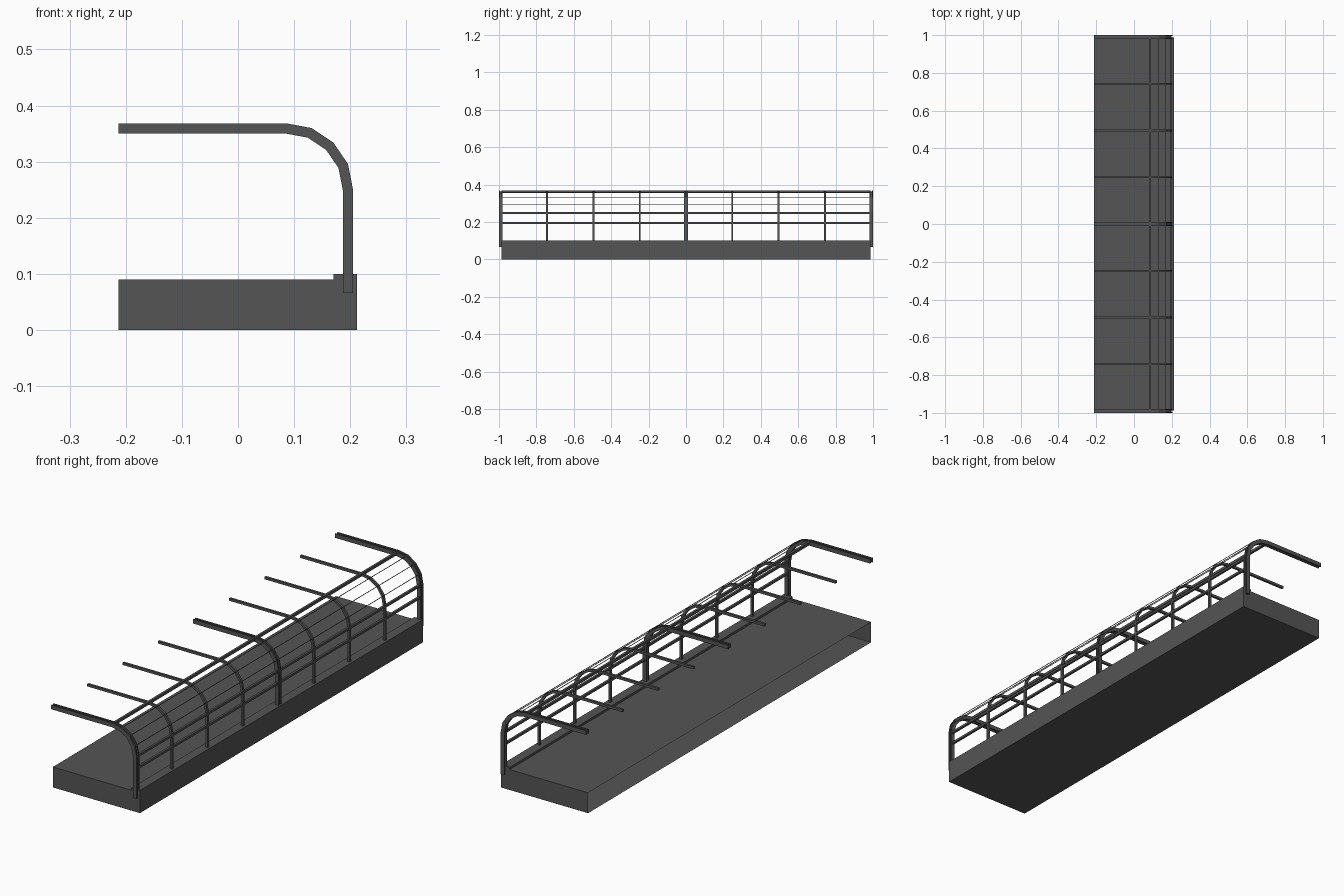
import bpy, bmesh, math
from mathutils import Vector

if "Cube" in bpy.data.objects:
    bpy.data.objects.remove(bpy.data.objects["Cube"])

steel = bpy.data.materials.new("dark grey steel")
steel.diffuse_color = (0.09, 0.09, 0.09, 1)
steel.use_nodes = True
steel.node_tree.nodes["Principled BSDF"].inputs["Base Color"].default_value = steel.diffuse_color

# Outer line of the arched frame in the xz plane
ARCH = [(0.205, 0.25), (0.196, 0.296), (0.170, 0.334), (0.131, 0.360), (0.088, 0.368), (-0.213, 0.368)]


def finish(name, bm):
    bmesh.ops.recalc_face_normals(bm, faces=bm.faces)
    me = bpy.data.meshes.new(name)
    bm.to_mesh(me)
    bm.free()
    me.materials.append(steel)
    ob = bpy.data.objects.new(name, me)
    bpy.context.collection.objects.link(ob)
    return ob


def offset(pts, d):
    """Mitred inward offset of an open path."""
    p = [Vector(q) for q in pts]
    out = []
    for i, q in enumerate(p):
        a = (q - p[i - 1]).normalized() if i else (p[1] - q).normalized()
        b = (p[i + 1] - q).normalized() if i < len(p) - 1 else a
        na, nb = Vector((-a.y, a.x)), Vector((-b.y, b.x))
        m = (na + nb).normalized()
        out.append(q + m * d / m.dot(na))
    return out


def sweep(bm, z0, d0, d1, y0, y1):
    """Rectangular bar following the arch, from depth d0 to d1."""
    path = [(0.205, z0)] + ARCH
    rings = []
    for o, i in zip(offset(path, d0), offset(path, d1)):
        rings.append([bm.verts.new(c) for c in
                      ((o.x, y0, o.y), (o.x, y1, o.y), (i.x, y1, i.y), (i.x, y0, i.y))])
    for r, s in zip(rings, rings[1:]):
        for k in range(4):
            bm.faces.new((r[k], r[(k + 1) % 4], s[(k + 1) % 4], s[k]))
    bm.faces.new(rings[0])
    bm.faces.new(rings[-1])


def bar(name, x, z, w, h, length):
    bm = bmesh.new()
    bmesh.ops.create_cube(bm, size=1)
    for v in bm.verts:
        v.co = Vector((x + v.co.x * w, v.co.y * length, z + v.co.z * h))
    return finish(name, bm)


# Platform with raised kerb, hollow and open on the -x side
bm = bmesh.new()
prof = [(-0.213, 0), (0.212, 0), (0.212, 0.10), (0.170, 0.10), (0.170, 0.09), (-0.213, 0.09)]
ends = [[bm.verts.new((x, y, z)) for x, z in prof] for y in (-0.987, 0.987)]
for e in ends:
    bm.faces.new(e)
for k in range(len(prof) - 1):
    bm.faces.new((ends[0][k], ends[0][k + 1], ends[1][k + 1], ends[1][k]))
finish("platform", bm)

# Nine arched ribs: grooved heavy ones at the ends and middle, light ones between
for n in range(9):
    y = (n - 4) * 0.2475
    bm = bmesh.new()
    if n % 4 == 0:
        z0 = 0.09 if n == 4 else 0.066
        sweep(bm, z0, 0, 0.018, y - 0.010, y - 0.004)
        sweep(bm, z0, 0, 0.018, y + 0.004, y + 0.010)
        sweep(bm, z0, 0.006, 0.012, y - 0.004, y + 0.004)
        finish("heavy_rib", bm)
    else:
        sweep(bm, 0.09, 0.003, 0.014, y - 0.005, y + 0.005)
        finish("light_rib", bm)

# Long rails joining the ribs
bar("lower_rail", 0.197, 0.195, 0.010, 0.010, 1.97)
bar("upper_rail", 0.197, 0.248, 0.010, 0.010, 1.97)
bar("roof_rail", 0.085, 0.361, 0.010, 0.012, 1.97)

# Thin wires along the bend
for p in offset(ARCH, 0.002)[1:4]:
    bar("bend_wire", p.x, p.y, 0.002, 0.002, 1.97)
